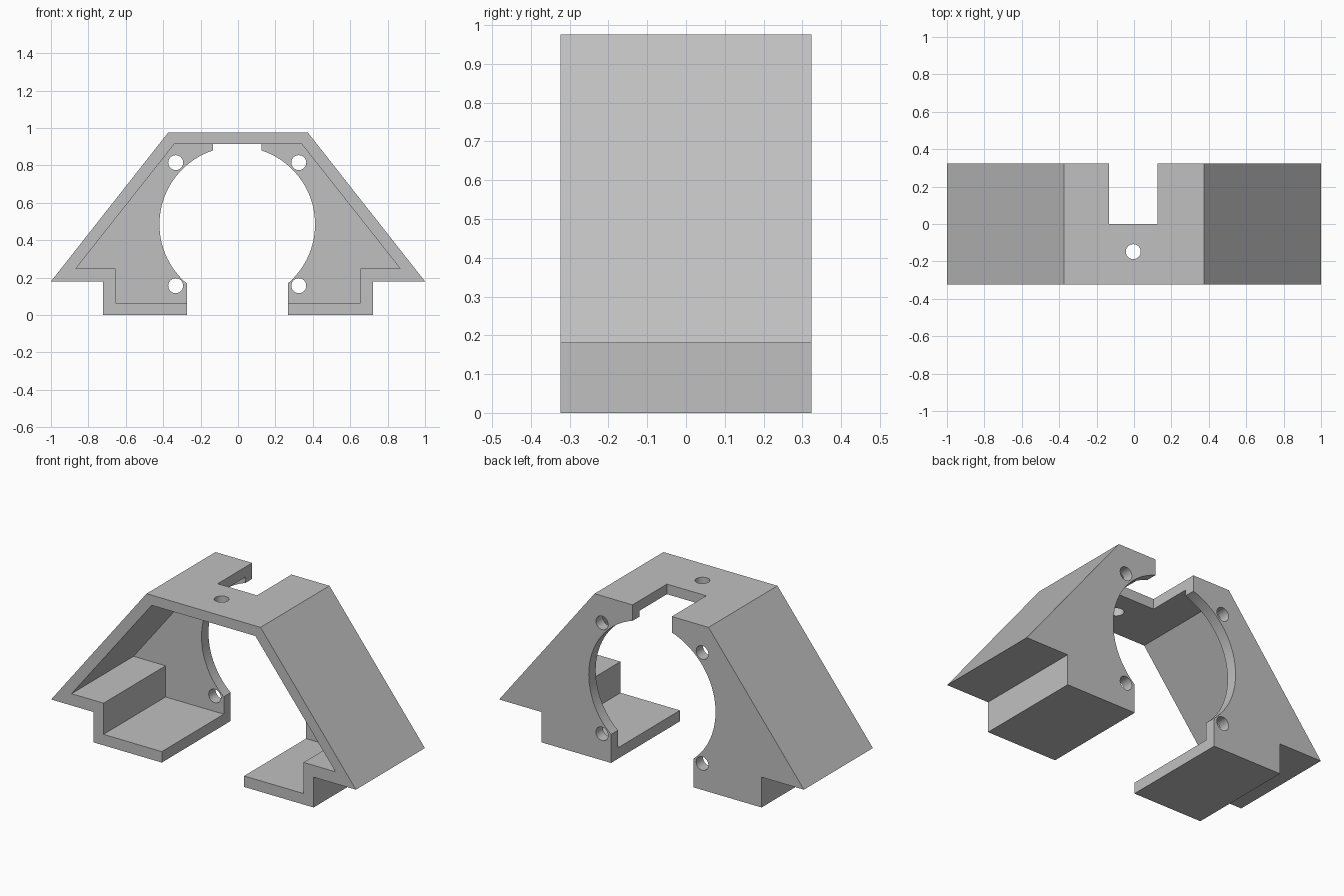
import bpy, math

cube = bpy.data.objects.get("Cube")
if cube:
    bpy.data.objects.remove(cube, do_unlink=True)

DEPTH = 0.323          # half depth of the bracket
PLATE_FRONT = 0.258    # inner face of the back plate
CX = -0.004            # shared axis of the openings

grey = bpy.data.materials.new("plain grey")
grey.use_nodes = True
grey.diffuse_color = (0.53, 0.53, 0.53, 1)
grey.node_tree.nodes["Principled BSDF"].inputs["Base Color"].default_value = grey.diffuse_color


def prism(name, outline, y0, y1):
    """Extrude an x-z outline from y0 to y1."""
    n = len(outline)
    verts = [(x, y, z) for y in (y0, y1) for x, z in outline]
    faces = [tuple(range(n)), tuple(range(2 * n - 1, n - 1, -1))]
    faces += [(i, i + n, (i + 1) % n + n, (i + 1) % n) for i in range(n)]
    mesh = bpy.data.meshes.new(name)
    mesh.from_pydata(verts, [], faces)
    mesh.materials.append(grey)
    obj = bpy.data.objects.new(name, mesh)
    bpy.context.collection.objects.link(obj)
    # make every prism face outward
    import bmesh
    bm = bmesh.new()
    bm.from_mesh(mesh)
    bmesh.ops.recalc_face_normals(bm, faces=bm.faces)
    bm.to_mesh(mesh)
    bm.free()
    return obj


def mirrored(half):
    return half + [(-x, z) for x, z in reversed(half)]


def box(x, z0, z1):
    return [(CX - x, z0), (CX + x, z0), (CX + x, z1), (CX - x, z1)]


def circle(x, z, r, n):
    return [(x + r * math.cos(2 * math.pi * i / n),
             z + r * math.sin(2 * math.pi * i / n)) for i in range(n)]


# Outer body: roof, sloping sides, ledges and feet
body = prism("bracket_body", mirrored(
    [(0.722, 0), (0.722, 0.18), (1, 0.18), (0.374, 0.975)]), -DEPTH, DEPTH)

# Cavity open to the front, leaving the back plate
cutters = [prism("cavity_cutter", mirrored(
    [(0.656, 0.065), (0.656, 0.25), (0.866, 0.25), (0.34, 0.915)]), -0.5, PLATE_FRONT)]

# Gap between the feet, round opening and roof slot
cutters.append(prism("foot_gap_cutter", box(0.27, -0.1, 0.3), -0.6, 0.6))
cutters.append(prism("round_opening_cutter", circle(CX, 0.485, 0.416, 96), 0.1, 0.5))
cutters.append(prism("roof_slot_cutter", box(0.129, 0.7, 1.1), 0, 0.55))

# Four mounting holes in the back plate
for side in (-1, 1):
    for z in (0.157, 0.815):
        cutters.append(prism("mounting_hole_cutter",
                             circle(CX + side * 0.329, z, 0.04, 32), 0.2, 0.45))

# Vertical hole through the roof
roof_hole = prism("roof_hole_cutter", circle(0, 0, 0.04, 32), -0.1, 0.1)
roof_hole.rotation_euler.x = math.pi / 2
roof_hole.location = (CX, -0.148, 0.95)
cutters.append(roof_hole)

# Cut everything out, then bake the result
for cutter in cutters:
    cutter.hide_render = True
    mod = body.modifiers.new(cutter.name, 'BOOLEAN')
    mod.operation = 'DIFFERENCE'
    mod.solver = 'EXACT'
    mod.object = cutter
bpy.context.view_layer.update()
depsgraph = bpy.context.evaluated_depsgraph_get()
result = bpy.data.meshes.new_from_object(body.evaluated_get(depsgraph))
body.modifiers.clear()
body.data = result
for cutter in cutters:
    bpy.data.objects.remove(cutter, do_unlink=True)

# Smooth the round cuts, keep the corners crisp
bpy.ops.object.select_all(action='DESELECT')
body.select_set(True)
bpy.context.view_layer.objects.active = body
bpy.ops.object.shade_smooth_by_angle(angle=math.radians(30))
